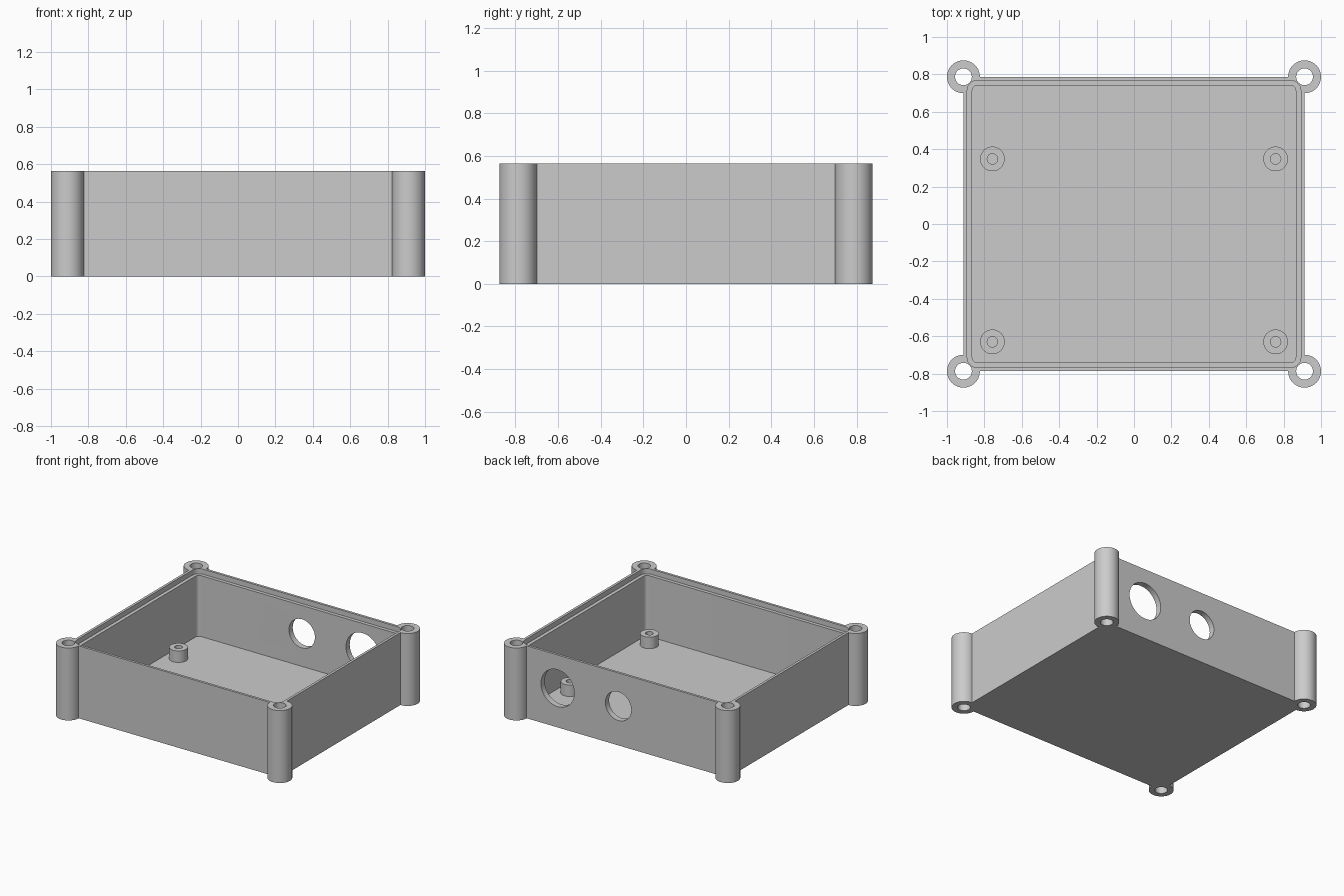
import bpy
import bmesh
import math
from mathutils import Matrix, Vector

cube = bpy.data.objects.get("Cube")
if cube:
    bpy.data.objects.remove(cube, do_unlink=True)

# Main dimensions
HX, HY, H = 0.912, 0.787, 0.565     # half width, half depth, height of the box
FLOOR = 0.05
POST_R, POST_HOLE_R = 0.088, 0.045

grey = bpy.data.materials.new("plain grey")
grey.use_nodes = True
grey.diffuse_color = (0.6, 0.6, 0.6, 1)
grey.node_tree.nodes["Principled BSDF"].inputs["Base Color"].default_value = (0.6, 0.6, 0.6, 1)


def new_object(name, bm):
    bmesh.ops.recalc_face_normals(bm, faces=bm.faces)
    mesh = bpy.data.meshes.new(name)
    bm.to_mesh(mesh)
    bm.free()
    obj = bpy.data.objects.new(name, mesh)
    mesh.materials.append(grey)
    bpy.context.collection.objects.link(obj)
    return obj


def prism(name, outline, z0, z1):
    """Extrude a closed outline of (x, y) points from z0 to z1."""
    bm = bmesh.new()
    face = bm.faces.new([bm.verts.new((x, y, z0)) for x, y in outline])
    top = bmesh.ops.extrude_face_region(bm, geom=[face])["geom"]
    verts = [v for v in top if isinstance(v, bmesh.types.BMVert)]
    bmesh.ops.translate(bm, verts=verts, vec=(0, 0, z1 - z0))
    return new_object(name, bm)


def circle(cx, cy, r, n=48):
    return [(cx + r * math.cos(math.tau * i / n), cy + r * math.sin(math.tau * i / n))
            for i in range(n)]


def rounded_rect(hx, hy, r, steps=8):
    points = []
    for k, (sx, sy) in enumerate([(1, 1), (-1, 1), (-1, -1), (1, -1)]):
        for i in range(steps + 1):
            a = math.pi / 2 * (k + i / steps)
            points.append((sx * (hx - r) + r * math.cos(a), sy * (hy - r) + r * math.sin(a)))
    return points


def boolean(target, tool, operation):
    """Apply a boolean and remove the tool object."""
    mod = target.modifiers.new(operation.lower(), 'BOOLEAN')
    mod.operation, mod.solver, mod.object = operation, 'EXACT', tool
    bpy.context.view_layer.objects.active = target
    bpy.ops.object.modifier_apply(modifier=mod.name)
    bpy.data.objects.remove(tool, do_unlink=True)


def smooth(obj):
    bpy.ops.object.select_all(action='DESELECT')
    obj.select_set(True)
    bpy.context.view_layer.objects.active = obj
    bpy.ops.object.shade_smooth_by_angle(angle=math.radians(30))


# Box with round screw posts at the corners
box = prism("enclosure_box", [(-HX, -HY), (HX, -HY), (HX, HY), (-HX, HY)], 0, H)
corners = [(sx * HX, sy * HY) for sx in (-1, 1) for sy in (-1, 1)]
for x, y in corners:
    boolean(box, prism("corner_post", circle(x, y, POST_R), 0, H), 'UNION')

# Cavity, lid ledge around the rim, and through holes in the posts
boolean(box, prism("cavity", rounded_rect(0.865, 0.741, 0.028), FLOOR, H + 0.1), 'DIFFERENCE')
boolean(box, prism("lid_ledge", rounded_rect(0.892, 0.768, 0.055), H - 0.04, H + 0.1), 'DIFFERENCE')
for x, y in corners:
    boolean(box, prism("post_hole", circle(x, y, POST_HOLE_R, 32), -0.1, H + 0.1), 'DIFFERENCE')

# Two round cable openings in the back wall
for x, r in [(0.557, 0.144), (0.033, 0.112)]:
    cutter = prism("cable_opening", circle(0, 0, r), -0.1, 0.1)
    cutter.data.transform(Matrix.Translation(Vector((x, HY, 0.306)))
                          @ Matrix.Rotation(math.pi / 2, 4, 'X'))
    boolean(box, cutter, 'DIFFERENCE')
smooth(box)

# Hollow board standoffs on the floor
for side, x in (("right", -0.757), ("left", 0.757)):
    for end, y in (("front", -0.63), ("back", 0.348)):
        standoff = prism(f"standoff_{end}_{side}", circle(x, y, 0.066, 32), FLOOR - 0.01, 0.14)
        boolean(standoff, prism("screw_hole", circle(x, y, 0.028, 24), 0, 0.2), 'DIFFERENCE')
        smooth(standoff)
